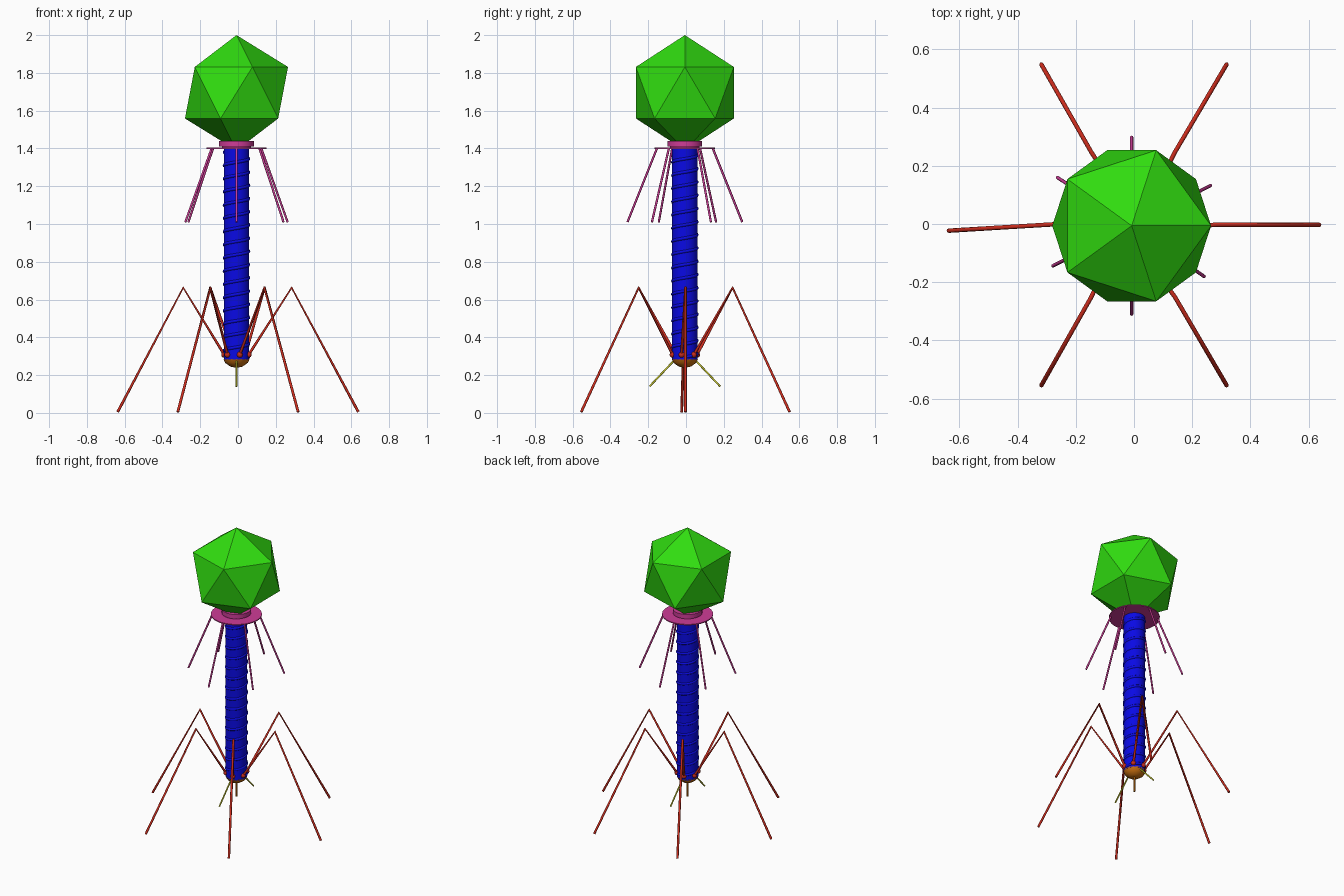
import bpy, bmesh, math
from mathutils import Vector

if "Cube" in bpy.data.objects:
    bpy.data.objects.remove(bpy.data.objects["Cube"])

CX, CY = -0.008, -0.006  # axis of the body


def mat(name, rgb):
    m = bpy.data.materials.new(name)
    m.diffuse_color = (*rgb, 1)
    m.use_nodes = True
    m.node_tree.nodes["Principled BSDF"].inputs["Base Color"].default_value = m.diffuse_color
    return m


GREEN = mat("bright green", (0.03, 0.72, 0.005))
BLUE = mat("deep blue", (0.003, 0.003, 0.78))
PINK = mat("magenta pink", (0.62, 0.045, 0.31))
RED = mat("rust red", (0.60, 0.025, 0.012))
ORANGE = mat("orange", (0.62, 0.17, 0.005))
YELLOW = mat("yellow", (0.62, 0.62, 0.03))


def finish(name, bm, material, smooth=False):
    bmesh.ops.recalc_face_normals(bm, faces=bm.faces)
    me = bpy.data.meshes.new(name)
    bm.to_mesh(me)
    bm.free()
    me.materials.append(material)
    ob = bpy.data.objects.new(name, me)
    bpy.context.collection.objects.link(ob)
    if smooth:
        bpy.context.view_layer.objects.active = ob
        ob.select_set(True)
        bpy.ops.object.shade_smooth_by_angle(angle=math.radians(35))
        ob.select_set(False)
    return ob


def polar(r, deg, z):
    a = math.radians(deg)
    return Vector((CX + r * math.cos(a), CY + r * math.sin(a), z))


def lathe(name, profile, material, n=32):
    """Revolve (radius, z) points about the body axis and cap both ends."""
    bm = bmesh.new()
    rings = [[bm.verts.new(polar(r, 360 * i / n, z)) for i in range(n)] for r, z in profile]
    for a, b in zip(rings, rings[1:]):
        for i in range(n):
            j = (i + 1) % n
            bm.faces.new((a[i], a[j], b[j], b[i]))
    bm.faces.new(rings[0])
    bm.faces.new(rings[-1])
    return finish(name, bm, material, True)


def tube(name, points, r, material, n=8):
    """Sweep a round section along a path using a bevelled curve."""
    cu = bpy.data.curves.new(name, 'CURVE')
    cu.dimensions = '3D'
    cu.bevel_depth = r
    cu.bevel_resolution = max(0, n // 2 - 2)
    cu.use_fill_caps = True
    sp = cu.splines.new('POLY')
    sp.points.add(len(points) - 1)
    for p, co in zip(sp.points, points):
        p.co = (*co, 1)
    cu.materials.append(material)
    ob = bpy.data.objects.new(name, cu)
    bpy.context.collection.objects.link(ob)
    return ob


# Head: regular icosahedron standing on a corner
R, HZ = 0.305, 1.695
bm = bmesh.new()
for s in (1, -1):
    bm.verts.new((CX, CY, HZ + s * R))
    for k in range(5):
        bm.verts.new(polar(R * 2 / math.sqrt(5), 72 * k + (0 if s > 0 else 36), HZ + s * R / math.sqrt(5)))
bmesh.ops.convex_hull(bm, input=bm.verts)
finish("head", bm, GREEN)

# Collar and thin disc below the head
lathe("collar", [(0.092, 1.41), (0.092, 1.44)], PINK)
lathe("collar_disc", [(0.16, 1.397), (0.16, 1.404)], PINK)
lathe("collar_neck", [(0.078, 1.40), (0.078, 1.415)], PINK)

# Tail tube with a spiral ridge
lathe("tail", [(0.067, 0.28), (0.067, 1.40)], BLUE)
pitch, turns, steps = 0.07, 15.5, 28
tube("tail_spiral",
     [polar(0.064, 360 * i / steps, 0.295 + pitch * i / steps) for i in range(int(turns * steps) + 1)],
     0.009, BLUE)

# Base plate and centre spike
lathe("base_plate", [(0.069, 0.285), (0.060, 0.265), (0.032, 0.245), (0.012, 0.241)], ORANGE, 16)
tube("centre_spike", [(CX, CY, 0.25), (CX, CY, 0.14)], 0.006, ORANGE)

# Whiskers hanging from the disc
for i, deg in enumerate((27, 90, 147, 207, 270, 325)):
    tube(f"whisker_{i + 1}", [polar(0.148, deg, 1.40), polar(0.304, deg, 1.01)], 0.006, PINK)

# Two side spikes under the base
for s, name in ((1, "back_spike"), (-1, "front_spike")):
    tube(name, [(CX, CY + s * 0.05, 0.285), (CX, CY + s * 0.187, 0.14)], 0.005, YELLOW)

# Six bent legs, each with a hip ball
for k in range(6):
    hip = polar(0.067, 60 * k - 15, 0.308)
    a = math.radians(60 * k)
    out = Vector((math.cos(a), math.sin(a), 0))
    knee = out * 0.287 + Vector((-0.003, -0.002, 0.663))
    foot = out * 0.637 + Vector((0.0, -0.003, 0.005))
    if k == 3:
        foot.y -= 0.02
    tube(f"leg_{k + 1}", [hip, knee, foot], 0.0075, RED)
    bm = bmesh.new()
    bmesh.ops.create_uvsphere(bm, u_segments=12, v_segments=8, radius=0.016)
    bmesh.ops.translate(bm, vec=hip, verts=bm.verts)
    finish(f"hip_ball_{k + 1}", bm, RED, True)
